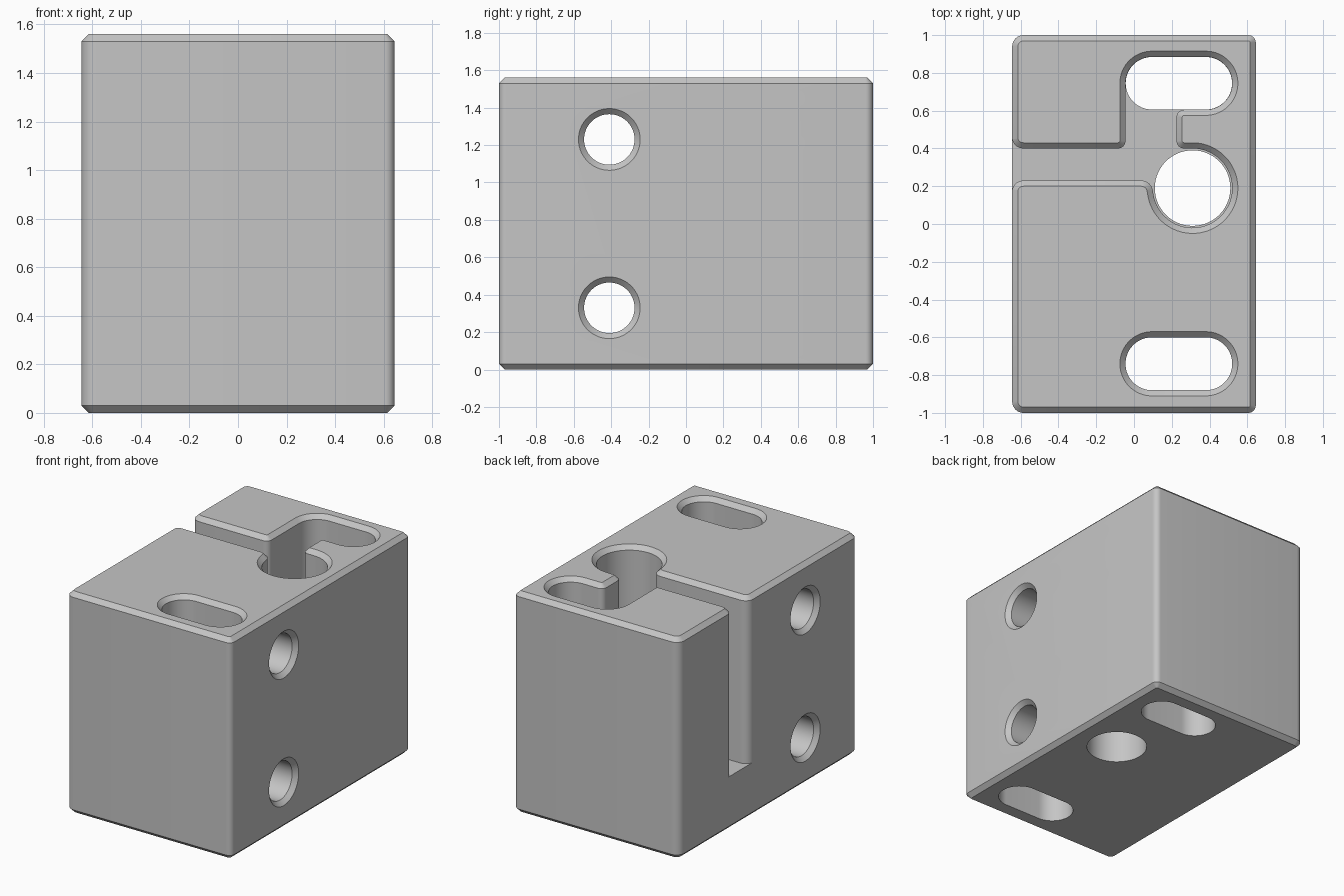
import bpy, bmesh, math
from mathutils import Vector, Matrix

if "Cube" in bpy.data.objects:
    bpy.data.objects.remove(bpy.data.objects["Cube"], do_unlink=True)

HX, HY, H = 0.645, 1.0, 1.56   # half width, half depth, height
C = 0.03                       # chamfer
FLOOR = 0.38                   # bottom of the channel

grey = bpy.data.materials.new("light grey")
grey.use_nodes = True
grey.diffuse_color = (0.56, 0.56, 0.56, 1)
grey.node_tree.nodes["Principled BSDF"].inputs["Base Color"].default_value = (0.56, 0.56, 0.56, 1)


def arc(cx, cy, r, a0, a1, step=6):
    """Points on an arc, as sharp outline corners."""
    n = max(2, round(abs(a1 - a0) / step))
    angles = [math.radians(a0 + (a1 - a0) * i / n) for i in range(n + 1)]
    return [(cx + r * math.cos(a), cy + r * math.sin(a), 0) for a in angles]


def fillet(corners, n=8):
    """Round each (x, y, radius) corner of a closed outline."""
    out = []
    for i, (x, y, r) in enumerate(corners):
        p = Vector((x, y))
        if not r:
            out.append(p)
            continue
        a = (Vector(corners[i - 1][:2]) - p).normalized()
        b = (Vector(corners[(i + 1) % len(corners)][:2]) - p).normalized()
        half = a.angle(b) / 2
        centre = p + (a + b).normalized() * r / math.sin(half)
        start = p + a * r / math.tan(half) - centre
        end = p + b * r / math.tan(half) - centre
        turn = start.angle_signed(end)
        for k in range(n + 1):
            out.append(centre + Matrix.Rotation(-turn * k / n, 2) @ start)
    return out


def offset(pts, d):
    """Move a counter-clockwise outline outward by d."""
    out = []
    for i, p in enumerate(pts):
        e = (p - pts[i - 1]).normalized()
        f = (pts[(i + 1) % len(pts)] - p).normalized()
        n1, n2 = Vector((e.y, -e.x)), Vector((f.y, -f.x))
        out.append(p + (n1 + n2) * d / (1 + n1.dot(n2)))
    return out


def loft(name, pts, levels):
    """Solid through (height, offset) copies of an outline."""
    bm = bmesh.new()
    rings = [[bm.verts.new((p.x, p.y, z)) for p in offset(pts, d)] for z, d in levels]
    for lo, hi in zip(rings, rings[1:]):
        for i in range(len(pts)):
            j = (i + 1) % len(pts)
            bm.faces.new((lo[i], lo[j], hi[j], hi[i]))
    bm.faces.new(rings[0][::-1])
    bm.faces.new(rings[-1])
    bmesh.ops.recalc_face_normals(bm, faces=bm.faces[:])
    mesh = bpy.data.meshes.new(name)
    bm.to_mesh(mesh)
    bm.free()
    mesh.materials.append(grey)
    ob = bpy.data.objects.new(name, mesh)
    bpy.context.collection.objects.link(ob)
    return ob


def obround(y, r):
    return fillet(arc(0.38, y, r, -90, 90) + arc(0.095, y, r, 90, 270))


def circle(x, y, r):
    return fillet(arc(x, y, r, 0, 360)[:-1])


# Chamfered block with larger rounding on its right side
block = loft("block", fillet([(-HX, -HY, 0.06), (HX, -HY, 0.04), (HX, HY, 0.04), (-HX, HY, 0.06)]),
             [(0, -C), (C, 0), (H - C, 0), (H, -C)])

# Branching channel: side mouth, round bay and rear slot
mouth = -HX - 0.001
channel = fillet(
    [(-0.9, 0.05, 0), (mouth, 0.05, 0), (mouth, 0.23, 0.06), (0.09, 0.23, 0.06)]
    + arc(0.31, 0.19, 0.21, 190, 450)
    + [(0.225, 0.40, 0.04), (0.225, 0.605, 0.04)]
    + arc(0.38, 0.745, 0.14, -90, 90)
    + arc(0.095, 0.745, 0.14, 90, 180)
    + [(-0.045, 0.40, 0.04), (mouth, 0.40, 0.06), (mouth, 0.6, 0), (-0.9, 0.6, 0)])
flare = [(H - C, 0), (H, C), (H + 0.1, C)]
cutters = [
    loft("channel_cutter", channel, [(FLOOR, 0)] + flare),
    loft("front_slot_cutter", obround(-0.74, 0.14), [(-0.1, 0)] + flare),
    loft("rear_slot_cutter", obround(0.745, 0.139), [(-0.1, 0), (FLOOR + 0.05, 0)]),
    loft("bore_cutter", circle(0.31, 0.19, 0.2), [(-0.1, 0), (FLOOR + 0.05, 0)]),
]

# Cross holes, countersunk on both sides
for z in (0.33, 1.23):
    hole = loft("cross_hole_cutter", circle(0, 0, 0.135),
                [(-HX - 0.1, C), (-HX, C), (-HX + C, 0), (HX - C, 0), (HX, C), (HX + 0.1, C)])
    hole.data.transform(Matrix.Translation((0, -0.41, z)) @ Matrix.Rotation(math.pi / 2, 4, 'Y'))
    cutters.append(hole)

# Cut every opening
bpy.context.view_layer.objects.active = block
for cutter in cutters:
    cutter.hide_render = True
    mod = block.modifiers.new("cut", 'BOOLEAN')
    mod.operation = 'DIFFERENCE'
    mod.solver = 'EXACT'
    mod.object = cutter
    bpy.ops.object.modifier_apply(modifier=mod.name)
    bpy.data.objects.remove(cutter, do_unlink=True)

bpy.ops.object.select_all(action='DESELECT')
block.select_set(True)
bpy.ops.object.shade_smooth_by_angle(angle=math.radians(30))
